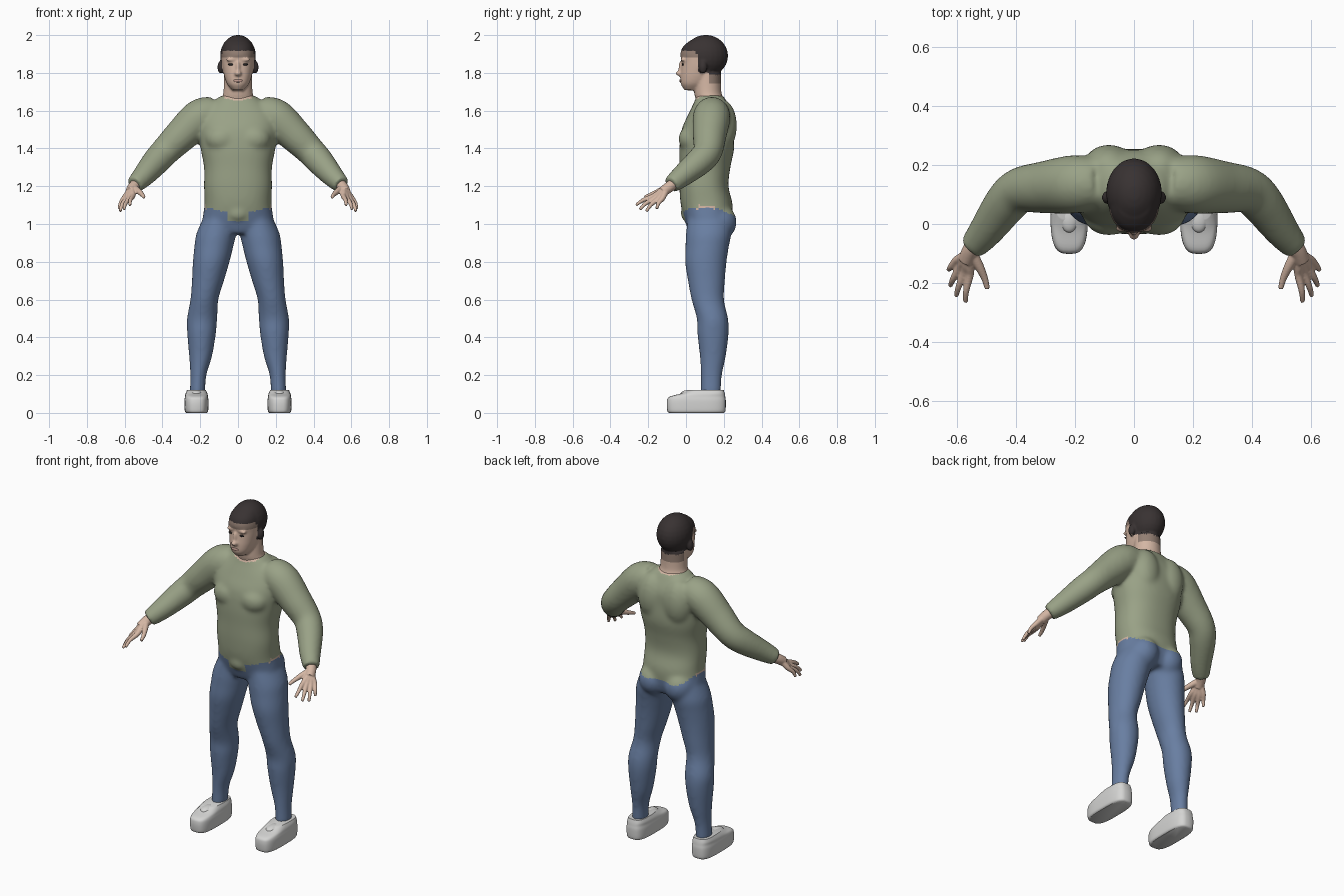
import bpy, bmesh, math
from mathutils import Vector, Matrix
from mathutils.bvhtree import BVHTree

if "Cube" in bpy.data.objects:
    bpy.data.objects.remove(bpy.data.objects["Cube"])


def material(name, rgb):
    m = bpy.data.materials.new(name)
    m.use_nodes = True
    m.diffuse_color = (*rgb, 1)
    bsdf = next(n for n in m.node_tree.nodes if n.type == 'BSDF_PRINCIPLED')
    bsdf.inputs["Base Color"].default_value = (*rgb, 1)
    return m


SHIRT = material("sage_green", (.32, .36, .24))
JEANS = material("denim_blue", (.14, .21, .36))
SKIN = material("skin", (.66, .47, .37))
STUBBLE = material("hairline_brown", (.29, .21, .17))
HAIR = material("dark_hair", (.04, .032, .032))
SHOE = material("shoe_white", (.66, .66, .65))
EYE = material("eye_dark", (.02, .018, .018))
LIP = material("lip", (.5, .31, .26))


def spline(rows, k=5):
    """Catmull-Rom through rows of numbers."""
    out = []
    for i in range(len(rows) - 1):
        a, b, c, d = (rows[max(0, min(len(rows) - 1, i + j))] for j in (-1, 0, 1, 2))
        for s in range(k):
            t = s / k
            out.append([.5 * (2 * q + (r - p) * t + (2 * p - 5 * q + 4 * r - u) * t ** 2
                              + (3 * q - p - 3 * r + u) * t ** 3)
                        for p, q, r, u in zip(a, b, c, d)])
    return out + [list(rows[-1])]


def skin_rings(bm, rings):
    rings = [[bm.verts.new(p) for p in ring] for ring in rings]
    n = len(rings[0])
    for r0, r1 in zip(rings, rings[1:]):
        for i in range(n):
            j = (i + 1) % n
            bm.faces.new((r0[i], r0[j], r1[j], r1[i]))
    bm.faces.new(rings[0])
    bm.faces.new(rings[-1])


def loft(bm, rows, side=1, p=2.3, n=40):
    """Stack of level super-ellipses: z, centre x, centre y, half width, half depth."""
    def sp(v):
        return math.copysign(abs(v) ** (2 / p), v)
    angles = [2 * math.pi * i / n for i in range(n)]
    skin_rings(bm, [[(side * (cx + rx * sp(math.cos(a))), cy + ry * sp(math.sin(a)), z)
                     for a in angles] for z, cx, cy, rx, ry in spline(rows)])


def tube(bm, rows, side=1, n=20):
    """Round limb along a path: x, y, z, radius."""
    path = spline(rows)
    pts = [Vector((side * r[0], r[1], r[2])) for r in path]
    rings = []
    for i, c in enumerate(pts):
        t = (pts[min(i + 1, len(pts) - 1)] - pts[max(i - 1, 0)]).normalized()
        u = t.cross(Vector((0, 1, .3))).normalized()
        v = t.cross(u)
        rings.append([c + path[i][3] * (u * math.cos(a) + v * math.sin(a))
                      for a in (2 * math.pi * k / n for k in range(n))])
    skin_rings(bm, rings)


def blob(bm, centre, radii):
    bmesh.ops.create_uvsphere(bm, u_segments=24, v_segments=14, radius=1,
                              matrix=Matrix.Translation(centre) @ Matrix.Diagonal((*radii, 1)))


def finish(bm, name, mats, rule=None, voxel=0, relax=0):
    """Make an object, optionally fused and relaxed, coloured face by face."""
    bmesh.ops.recalc_face_normals(bm, faces=bm.faces)
    mesh = bpy.data.meshes.new(name)
    bm.to_mesh(mesh)
    bm.free()
    ob = bpy.data.objects.new(name, mesh)
    bpy.context.collection.objects.link(ob)
    if voxel:
        mod = ob.modifiers.new("fuse", 'REMESH')
        mod.mode, mod.voxel_size = 'VOXEL', voxel
        fused = bpy.data.meshes.new_from_object(
            ob.evaluated_get(bpy.context.evaluated_depsgraph_get()))
        ob.modifiers.clear()
        ob.data = fused
        bpy.data.meshes.remove(mesh)
        mesh = fused
        mesh.name = name
        bm = bmesh.new()
        bm.from_mesh(mesh)
        for _ in range(relax):
            bmesh.ops.smooth_vert(bm, verts=bm.verts, factor=.5,
                                  use_axis_x=True, use_axis_y=True, use_axis_z=True)
        bm.to_mesh(mesh)
        bm.free()
    mesh.materials.clear()
    for m in mats:
        mesh.materials.append(m)
    for f in mesh.polygons:
        f.use_smooth = True
        f.material_index = rule(f.center) if rule else 0
    return ob


# Clothed body: torso, sleeves and trouser legs fused together
bm = bmesh.new()
loft(bm, [(.95, 0, .12, .12, .1), (1.0, 0, .12, .185, .12), (1.1, 0, .11, .178, .137),
          (1.2, 0, .095, .18, .13), (1.3, 0, .1, .18, .135), (1.4, 0, .11, .198, .145),
          (1.5, 0, .115, .21, .138), (1.58, 0, .13, .2, .118), (1.65, 0, .13, .13, .085),
          (1.68, 0, .125, .09, .072)])
blob(bm, (0, .02, 1.055), (.06, .05, .045))
for s in (1, -1):
    loft(bm, [(1.04, .095, .125, .085, .115), (.95, .115, .12, .105, .12),
              (.88, .128, .112, .103, .115), (.8, .142, .105, .097, .11),
              (.7, .159, .108, .085, .098), (.6, .178, .115, .074, .086),
              (.5, .19, .14, .08, .083), (.42, .193, .143, .076, .083),
              (.3, .198, .142, .061, .069), (.2, .21, .135, .043, .056),
              (.1, .215, .132, .041, .053)], s, 2)
    tube(bm, [(.12, .14, 1.59, .086), (.2, .135, 1.563, .1), (.3, .125, 1.47, .09),
              (.385, .115, 1.385, .078), (.435, .07, 1.33, .074),
              (.5, -.02, 1.255, .06), (.548, -.078, 1.207, .047)], s)
    blob(bm, (s * .085, .165, 1.01), (.092, .104, .1))     # seat
    blob(bm, (s * .085, .19, 1.52), (.09, .08, .14))       # shoulder blade
    blob(bm, (s * .085, .035, 1.45), (.09, .075, .075))    # chest


def clothes(c):
    x = abs(c.x)
    if x < .11 and c.z > 1.65 + 2.5 * x * x + .1 * c.y:
        return 2
    if c.y < .07:
        hem = 1.015 if x < .055 else 1.06 + .25 * (x - .055)
    else:
        hem = 1.1 - max(0, c.y - .13) * .45
    if x > .13 and .05 < c.y < .15 and hem - .015 < c.z < hem:
        return 2
    return 0 if c.z > hem or x > .3 else 1


finish(bm, "shirt_and_jeans", [SHIRT, JEANS, SKIN], clothes, .01, 7)

# Head with neck, face and ears fused together
bm = bmesh.new()
loft(bm, [(1.6, 0, .13, .09, .075), (1.66, 0, .125, .087, .074),
          (1.7, 0, .115, .077, .072), (1.8, 0, .115, .073, .07)], p=2)
loft(bm, [(1.708, 0, .035, .03, .042), (1.74, 0, .045, .057, .072),
          (1.78, 0, .06, .072, .09), (1.82, 0, .07, .08, .097),
          (1.86, 0, .075, .085, .099), (1.9, 0, .08, .086, .11),
          (1.94, 0, .085, .078, .1), (1.97, 0, .09, .06, .07)], p=2.2)
blob(bm, (0, .105, 1.89), (.095, .118, .111))
blob(bm, (0, -.032, 1.797), (.019, .023, .015))
blob(bm, (0, -.026, 1.828), (.011, .015, .036))
for s in (1, -1):
    blob(bm, (s * .037, -.015, 1.87), (.028, .014, .01))
    blob(bm, (s * .092, .09, 1.83), (.017, .022, .035))


def head_colour(c):
    line = 1.918 if c.y < .05 else 1.9 if c.y < .065 else 1.8 if c.y < .12 else 1.788
    if c.z > line:
        return 2
    if (c.y < .07 and c.z > 1.883) or (c.y > .12 and c.z > 1.745):
        return 1
    return 0


head = finish(bm, "head", [SKIN, STUBBLE, HAIR], head_colour, .006, 4)

# Eyes and lips sit on the surface of the face
bm = bmesh.new()
bm.from_mesh(head.data)
face = BVHTree.FromBMesh(bm)
bm.free()


def on_face(name, x, z, radii, mat):
    hit = face.ray_cast(Vector((x, -1, z)), Vector((0, 1, 0)))[0]
    bm = bmesh.new()
    blob(bm, hit, radii)
    finish(bm, name, [mat])


on_face("left_eye", .036, 1.845, (.017, .005, .006), EYE)
on_face("right_eye", -.036, 1.845, (.017, .005, .006), EYE)
on_face("lips", 0, 1.758, (.025, .006, .008), LIP)

# Hands and shoes, one per side
for s, label in ((1, "left"), (-1, "right")):
    bm = bmesh.new()
    tube(bm, [(.53, -.055, 1.22, .03), (.555, -.09, 1.195, .029), (.57, -.125, 1.17, .027)], s)
    knuckles = [Vector(k) for k in ((.558, -.172, 1.147), (.575, -.163, 1.138),
                                    (.592, -.147, 1.133), (.604, -.125, 1.135))]
    tips = [(.572, -.265, 1.1), (.604, -.245, 1.077), (.624, -.21, 1.067), (.629, -.155, 1.08)]
    wrist = Vector((.56, -.1, 1.19))
    for k, tip in zip(knuckles, tips):
        bend = k.lerp(Vector(tip), .55) + Vector((.004, -.004, .005))
        tube(bm, [(*wrist, .018), (*k.lerp(wrist, .4), .017), (*k, .0145),
                  (*bend, .011), (*tip, .008)], s, 12)
    tube(bm, [(.55, -.1, 1.19, .02), (.525, -.145, 1.172, .016),
              (.507, -.185, 1.155, .012), (.498, -.22, 1.142, .009)], s, 12)
    finish(bm, label + "_hand", [SKIN], None, .004, 2)

    bm = bmesh.new()
    loft(bm, [(0, .22, .055, .054, .145), (.012, .22, .055, .062, .154),
              (.06, .22, .055, .064, .156), (.085, .22, .06, .061, .148),
              (.102, .22, .088, .058, .117), (.12, .22, .108, .05, .092)], s, 3.2)
    blob(bm, (s * .22, .025, .1), (.034, .055, .022))      # tongue
    finish(bm, label + "_shoe", [SHOE])
    bpy.context.view_layer.objects.active = bpy.data.objects[label + "_shoe"]
    bpy.context.object.select_set(True)
    bpy.ops.object.shade_smooth_by_angle(angle=math.radians(40))
    bpy.context.object.select_set(False)
